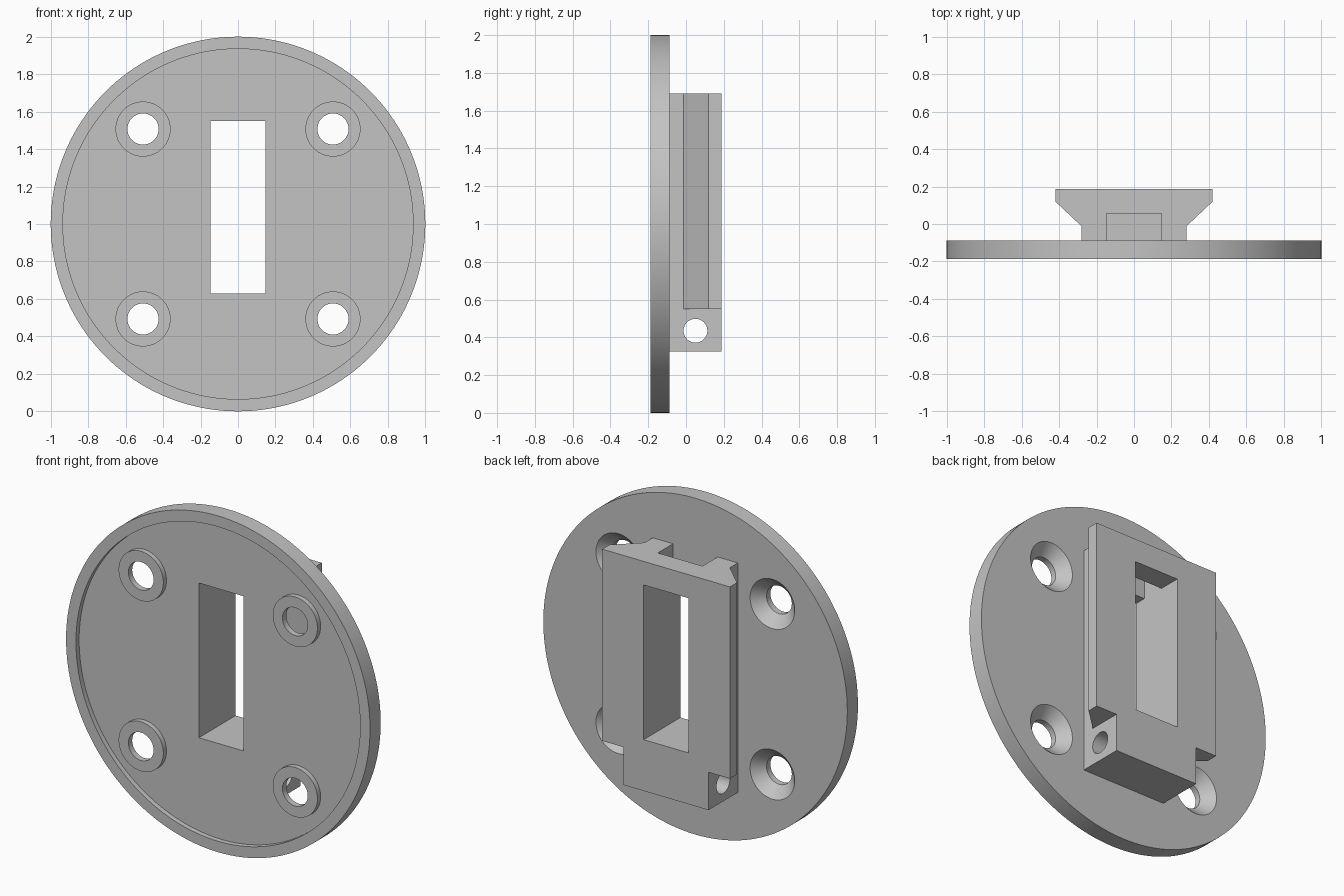
import bpy, bmesh, math
from mathutils import Matrix, Vector

if "Cube" in bpy.data.objects:
    bpy.data.objects.remove(bpy.data.objects["Cube"], do_unlink=True)

FRONT, BACK, TOP_Y = -0.1875, -0.0875, 0.1875   # plate front, plate back, rail back
HOLE = 0.507                                    # screw hole offset from centre

grey = bpy.data.materials.new("plain grey")
grey.use_nodes = True
grey.diffuse_color = (0.55, 0.55, 0.55, 1)
grey.node_tree.nodes["Principled BSDF"].inputs["Base Color"].default_value = grey.diffuse_color


def make(name, bm):
    bmesh.ops.recalc_face_normals(bm, faces=bm.faces)
    mesh = bpy.data.meshes.new(name)
    bm.to_mesh(mesh)
    bm.free()
    mesh.materials.append(grey)
    ob = bpy.data.objects.new(name, mesh)
    bpy.context.collection.objects.link(ob)
    return ob


def box(name, x, y, z):
    bm = bmesh.new()
    bmesh.ops.create_cube(bm, size=1)
    for v in bm.verts:
        v.co = Vector(r[0] if c < 0 else r[1] for c, r in zip(v.co, (x, y, z)))
    return make(name, bm)


def cone(name, x, z, y0, y1, r0, r1, segments=64):
    """Round solid along y, radius r0 at y0 and r1 at y1."""
    bm = bmesh.new()
    place = Matrix.Translation((x, (y0 + y1) / 2, z)) @ Matrix.Rotation(-math.pi / 2, 4, 'X')
    bmesh.ops.create_cone(bm, cap_ends=True, segments=segments, radius1=r0, radius2=r1,
                          depth=y1 - y0, matrix=place)
    return make(name, bm)


def combine(target, tool, operation='DIFFERENCE'):
    mod = target.modifiers.new("cut", 'BOOLEAN')
    mod.operation, mod.solver, mod.object = operation, 'EXACT', tool
    bpy.context.view_layer.objects.active = target
    bpy.ops.object.modifier_apply(modifier=mod.name)
    bpy.data.objects.remove(tool, do_unlink=True)


corners = [(sx * HOLE, 1 + sz * HOLE) for sx in (-1, 1) for sz in (-1, 1)]

# Round plate with a shallow front recess that leaves the rim and four bosses
plate = cone("mounting_plate", 0, 1, FRONT, BACK, 1, 1, 160)
recess = cone("recess", 0, 1, FRONT - 0.05, FRONT + 0.03, 0.935, 0.935, 160)
for x, z in corners:
    combine(recess, cone("boss", x, z, FRONT - 0.1, FRONT + 0.1, 0.147, 0.147))
combine(plate, recess)

# Dovetail rail: extruded profile, mirrored about x
half = [(0.28, BACK - 0.02), (0.28, -0.012), (0.42, 0.12), (0.42, TOP_Y)]
bm = bmesh.new()
outline = half + [(-x, y) for x, y in reversed(half)]
face = bm.faces.new([bm.verts.new((x, y, 0.325)) for x, y in outline])
new = bmesh.ops.extrude_face_region(bm, geom=[face])["geom"]
bmesh.ops.translate(bm, vec=(0, 0, 1.365), verts=[g for g in new if isinstance(g, bmesh.types.BMVert)])
rail = make("dovetail_rail", bm)

# Narrow foot below the flared sides, with a cross hole
for side in (-1, 1):
    combine(rail, box("side_cut", sorted((side * 0.28, side * 0.6)), (-0.05, 0.4), (0.2, 0.55)))
pin = cone("pin_hole", 0, 0, -0.6, 0.6, 0.063, 0.063, 48)
pin.data.transform(Matrix.Translation((0, 0.05, 0.435)) @ Matrix.Rotation(math.pi / 2, 4, 'Z'))
combine(rail, pin)

# Channel open at the top of the rail, running down into the window
combine(rail, box("channel", (-0.147, 0.147), (-0.3, 0.055), (1.4, 1.9)))
combine(plate, rail, 'UNION')

# Window through plate and rail
combine(plate, box("window", (-0.147, 0.147), (-0.5, 0.5), (0.63, 1.55)))

# Screw holes, countersunk from the back
for x, z in corners:
    combine(plate, cone("screw_hole", x, z, -0.4, 0, 0.083, 0.083))
    combine(plate, cone("countersink", x, z, BACK - 0.064, BACK + 0.01, 0.083, 0.157))

bpy.ops.object.select_all(action='DESELECT')
plate.select_set(True)
bpy.context.view_layer.objects.active = plate
bpy.ops.object.shade_smooth_by_angle(angle=math.radians(30))
